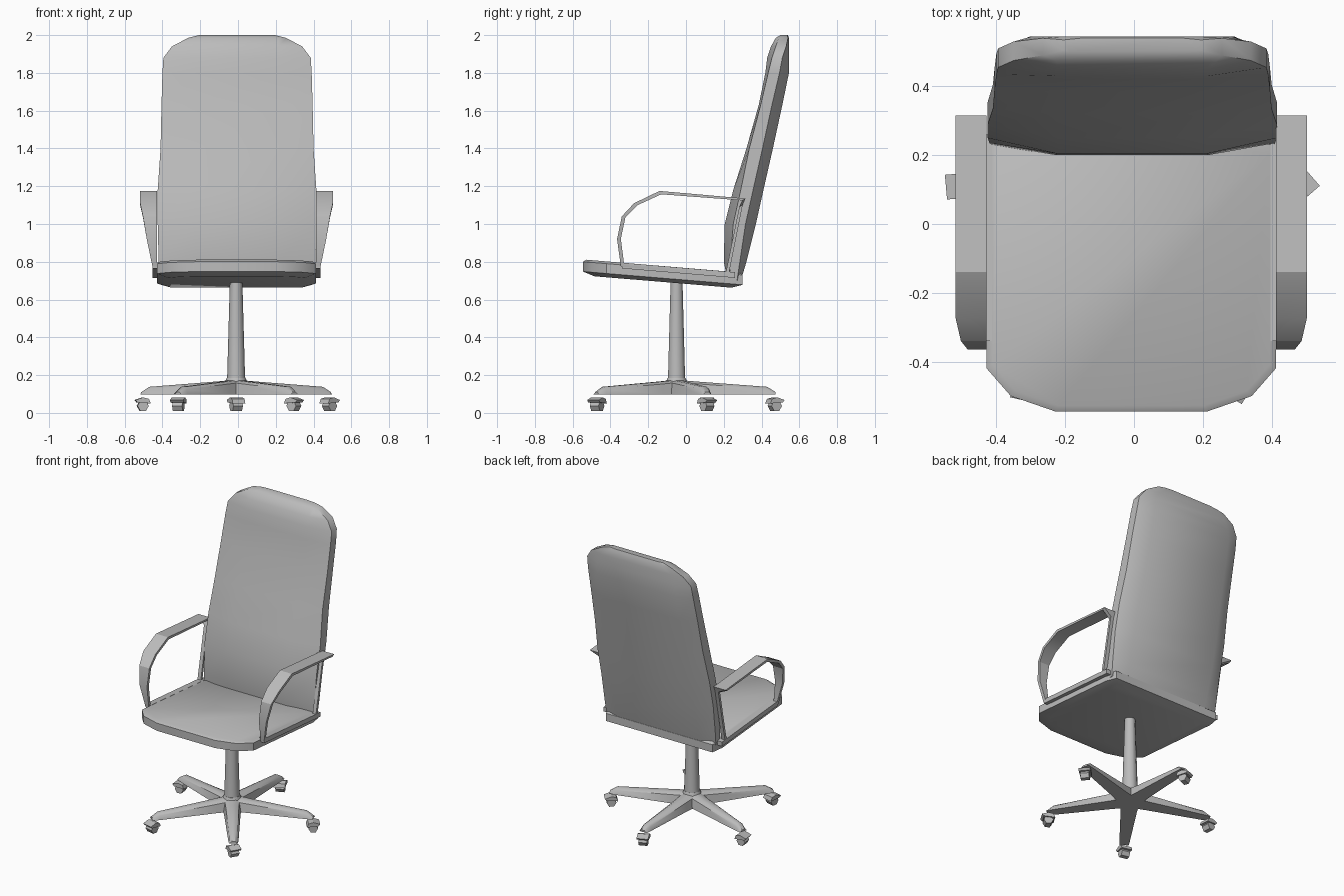
import bpy
import bmesh
import math
from mathutils import Vector, Matrix

cube = bpy.data.objects.get("Cube")
if cube:
    bpy.data.objects.remove(cube, do_unlink=True)

GREY = (0.5, 0.5, 0.5, 1.0)
grey = bpy.data.materials.new("plain_grey")
grey.use_nodes = True
grey.diffuse_color = GREY
grey.node_tree.nodes["Principled BSDF"].inputs["Base Color"].default_value = GREY


def add_object(name, bm, angle=40):
    """Turn a bmesh into a grey object with smooth shading and sharp creases."""
    bmesh.ops.recalc_face_normals(bm, faces=bm.faces)
    mesh = bpy.data.meshes.new(name)
    bm.to_mesh(mesh)
    bm.free()
    mesh.materials.append(grey)
    obj = bpy.data.objects.new(name, mesh)
    bpy.context.collection.objects.link(obj)
    bpy.ops.object.select_all(action="DESELECT")
    obj.select_set(True)
    bpy.context.view_layer.objects.active = obj
    bpy.ops.object.shade_smooth_by_angle(angle=math.radians(angle))
    return obj


def loft(bm, rings, caps=True, wrap=False):
    """Skin a list of point rings with quads."""
    loops = [[bm.verts.new(p) for p in ring] for ring in rings]
    pairs = list(zip(loops, loops[1:]))
    if wrap:
        pairs.append((loops[-1], loops[0]))
    for a, b in pairs:
        n = len(a)
        for i in range(n):
            j = (i + 1) % n
            bm.faces.new((a[i], a[j], b[j], b[i]))
    if caps:
        bm.faces.new(loops[0])
        bm.faces.new(loops[-1])


# Backrest: z, half width, front centre y, front side y, back side y, back centre y
stations = [
    (0.70, 0.41, 0.22, 0.23, 0.27, 0.29),
    (0.80, 0.415, 0.20, 0.235, 0.285, 0.32),
    (1.00, 0.42, 0.205, 0.25, 0.315, 0.37),
    (1.18, 0.42, 0.25, 0.29, 0.355, 0.41),
    (1.40, 0.405, 0.32, 0.335, 0.405, 0.46),
    (1.63, 0.40, 0.385, 0.395, 0.455, 0.51),
    (1.80, 0.395, 0.42, 0.435, 0.495, 0.545),
    (1.88, 0.39, 0.43, 0.455, 0.51, 0.545),
    (1.94, 0.345, 0.45, 0.475, 0.53, 0.545),
    (1.985, 0.26, 0.475, 0.49, 0.54, 0.545),
    (2.00, 0.20, 0.50, 0.505, 0.535, 0.54),
]
rings = []
for z, w, fc, fs, bs, bc in stations:
    inner = min(0.22, w * 0.9)
    half = [(inner, fc), (w, fs), (w, bs), (w * 0.75, bc)]
    ring = half + [(-x, y) for x, y in reversed(half)]
    rings.append([(x - 0.005, y, z) for x, y in ring])
bm = bmesh.new()
loft(bm, rings)
add_object("backrest", bm)

# Seat: rounded outline stacked in layers, sloping down to the rear
half = [(0.22, -0.545), (0.35, -0.50), (0.42, -0.42), (0.42, 0.22), (0.40, 0.30)]
outline = half + [(-x, y) for x, y in reversed(half)]
layers = [(0.86, 0.0), (1.0, 0.02), (1.0, 0.072), (0.96, 0.084)]
rings = []
for scale, rise in layers:
    ring = []
    for x, y in outline:
        sy = (y + 0.12) * scale - 0.12
        ring.append((x * scale - 0.008, sy, 0.683 - 0.083 * sy + rise))
    rings.append(ring)
bm = bmesh.new()
loft(bm, rings)
add_object("seat", bm, 35)

# Armrests: flat bands looping up from the side rail; y, z, inner x, outer x
band = [
    (-0.345, 0.775, 0.42, 0.445),
    (-0.365, 0.92, 0.42, 0.475),
    (-0.34, 1.04, 0.42, 0.495),
    (-0.275, 1.11, 0.42, 0.51),
    (-0.14, 1.175, 0.42, 0.51),
    (0.315, 1.135, 0.42, 0.51),
    (0.30, 1.10, 0.42, 0.445),
    (0.225, 0.725, 0.42, 0.445),
]
centre = Vector((-0.02, 0.94))
for side, name in ((1, "left_armrest"), (-1, "right_armrest")):
    rings = []
    for y, z, x0, x1 in band:
        inward = (centre - Vector((y, z))).normalized() * 0.02
        iy, iz = y + inward.x, z + inward.y
        rings.append([(side * x - 0.008, a, b) for x, a, b in
                      ((x0, y, z), (x1, y, z), (x1, iy, iz), (x0, iy, iz))])
    bm = bmesh.new()
    loft(bm, rings, caps=False, wrap=True)
    add_object(name, bm, 30)

# Side rails carrying the armrests
for side, name in ((1, "left_rail"), (-1, "right_rail")):
    rings = []
    for y, z in ((-0.34, 0.765), (0.26, 0.715)):
        rings.append([(side * x - 0.008, y, z + dz) for x, dz in
                      ((0.405, 0), (0.445, 0), (0.445, 0.03), (0.405, 0.03))])
    bm = bmesh.new()
    loft(bm, rings)
    add_object(name, bm, 30)

# Tapered column and hub
HUB = Vector((-0.01, -0.05, 0))


def turned(name, profile, sides):
    bm = bmesh.new()
    loft(bm, [[HUB + Vector((r * math.cos(t), r * math.sin(t), z))
               for t in (math.tau * i / sides for i in range(sides))]
              for r, z in profile])
    add_object(name, bm, 50)


turned("column", [(0.052, 0.15), (0.047, 0.20), (0.033, 0.70)], 10)
turned("hub", [(0.07, 0.10), (0.065, 0.15), (0.05, 0.185)], 10)

# Five star legs, each with a caster below its tip
for k in range(5):
    turn = Matrix.Translation(HUB) @ Matrix.Rotation(math.radians(90 + 72 * k), 4, "Z")

    # Leg: distance out, half width, top height
    rings = []
    for d, w, top in ((0.0, 0.06, 0.175), (0.12, 0.05, 0.165),
                      (0.48, 0.032, 0.138), (0.525, 0.028, 0.11)):
        rings.append([turn @ Vector((d, y, z)) for y, z in
                      ((-w, 0.098), (w, 0.098), (w * 0.8, top - 0.012),
                       (w * 0.35, top), (-w * 0.35, top), (-w * 0.8, top - 0.012))])
    bm = bmesh.new()
    loft(bm, rings)
    add_object(f"leg_{k + 1}", bm, 35)

    # Caster: six-sided wheel under a sloping hood
    place = turn @ Matrix.Translation((0.52, 0, 0)) @ Matrix.Rotation(0.4, 4, "Z")
    bm = bmesh.new()
    loft(bm, [[place @ Vector((0.03 * math.cos(t), y, 0.037 + 0.03 * math.sin(t)))
               for t in (math.tau * i / 6 for i in range(6))]
              for y in (-0.027, 0.027)])
    add_object(f"caster_wheel_{k + 1}", bm, 20)
    bm = bmesh.new()
    loft(bm, [[place @ Vector((x, y, z)) for x, z in
               ((-0.04, 0.05), (0.03, 0.055), (0.042, 0.068), (0.0, 0.082), (-0.03, 0.074))]
              for y in (-0.036, 0.036)])
    add_object(f"caster_hood_{k + 1}", bm, 20)
